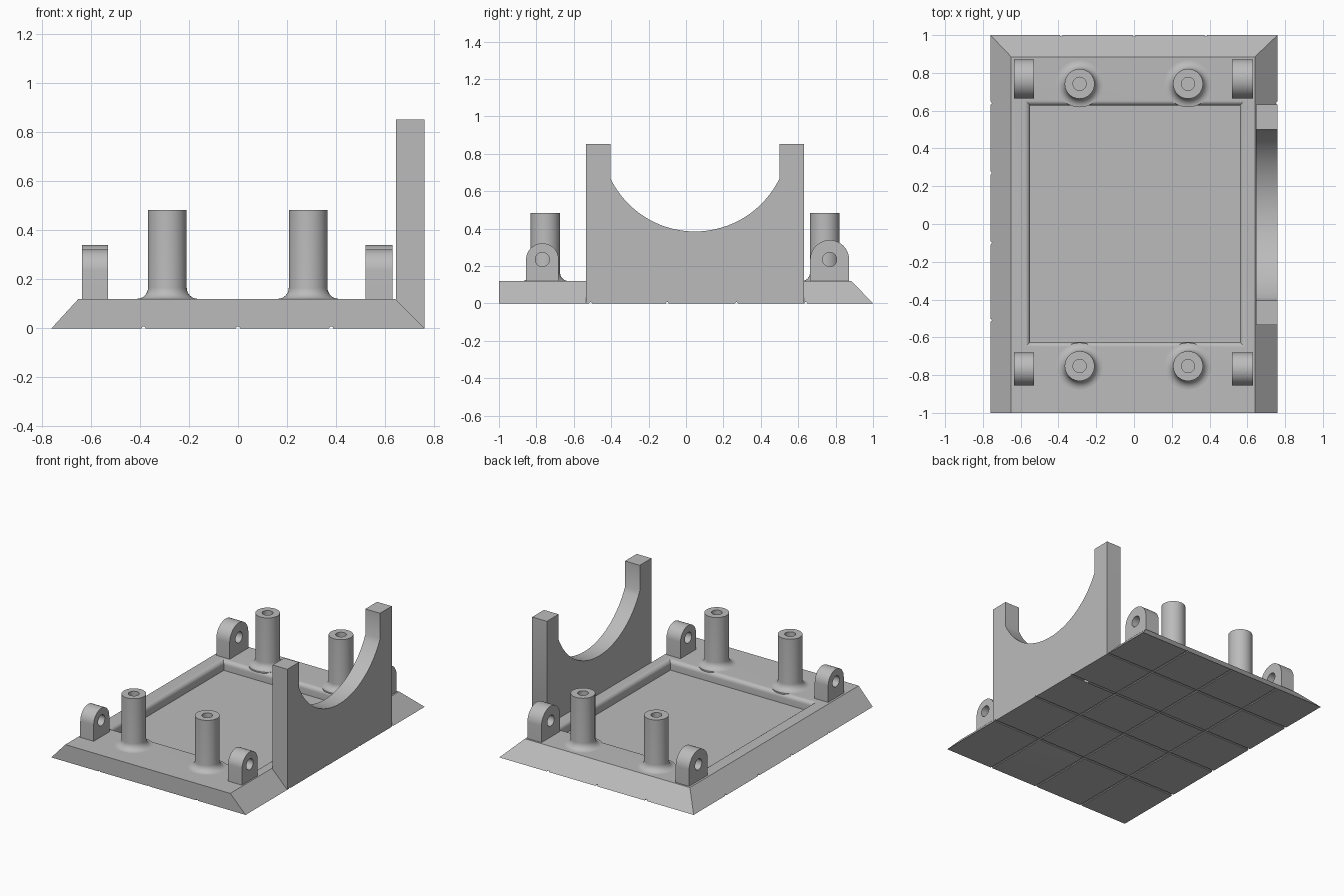
import bpy, bmesh
from math import sin, cos, pi, radians, asin
from mathutils import Matrix

cube = bpy.data.objects.get("Cube")
if cube:
    bpy.data.objects.remove(cube, do_unlink=True)

grey = bpy.data.materials.new("plain_grey")
grey.use_nodes = True
COLOUR = (0.5, 0.5, 0.5, 1)
grey.diffuse_color = COLOUR
bsdf = next(n for n in grey.node_tree.nodes if n.type == 'BSDF_PRINCIPLED')
bsdf.inputs["Base Color"].default_value = COLOUR

TOP = 0.12


def make(name, bm):
    bmesh.ops.recalc_face_normals(bm, faces=bm.faces)
    mesh = bpy.data.meshes.new(name)
    bm.to_mesh(mesh)
    bm.free()
    ob = bpy.data.objects.new(name, mesh)
    bpy.context.scene.collection.objects.link(ob)
    mesh.materials.append(grey)
    return ob


def activate(ob):
    bpy.ops.object.select_all(action='DESELECT')
    ob.select_set(True)
    bpy.context.view_layer.objects.active = ob


def smooth(ob):
    activate(ob)
    bpy.ops.object.shade_smooth_by_angle(angle=radians(30))


def rod(bm, centre, radius, length, axis, sides):
    """Add a cylinder along x or y."""
    turn = Matrix.Rotation(pi / 2, 4, 'Y' if axis == 'x' else 'X')
    bmesh.ops.create_cone(bm, cap_ends=True, segments=sides, radius1=radius,
                          radius2=radius, depth=length,
                          matrix=Matrix.Translation(centre) @ turn)


def cut(ob, cutters):
    """Subtract each cutter, then delete it."""
    for bm in cutters:
        tool = make("cutter", bm)
        tool.hide_render = True
        mod = ob.modifiers.new("cut", 'BOOLEAN')
        mod.operation = 'DIFFERENCE'
        mod.solver = 'EXACT'
        mod.object = tool
        activate(ob)
        bpy.ops.object.modifier_apply(modifier=mod.name)
        bpy.data.objects.remove(tool, do_unlink=True)


def prism(name, outline, x0, x1):
    """Extrude a y-z outline along x."""
    bm = bmesh.new()
    face = bm.faces.new([bm.verts.new((x0, y, z)) for y, z in outline])
    out = bmesh.ops.extrude_face_region(bm, geom=[face])
    bmesh.ops.translate(bm, vec=(x1 - x0, 0, 0),
                        verts=[v for v in out["geom"] if isinstance(v, bmesh.types.BMVert)])
    return make(name, bm)


def grooves():
    """Thin cutters for the lines scored into the underside."""
    for x in (-0.385, 0, 0.38):
        bm = bmesh.new()
        rod(bm, (x, 0, 0), 0.008, 2.2, 'y', 8)
        yield bm
    for y in (-0.51, -0.1, 0.27, 0.64):
        bm = bmesh.new()
        rod(bm, (0, y, 0), 0.008, 1.8, 'x', 8)
        yield bm


# Base plate: rectangular rings from the foot, over the rim, into the pocket
R = 0.03
rings = [(-0.76, 0.76, -1, 1, 0), (-0.65, 0.64, -1, 0.885, TOP)]
for i in range(7):
    a = i / 6 * pi / 2
    g = R * (1 - sin(a))
    rings.append((-0.55 - g, 0.56 + g, -0.625 - g, 0.627 + g, TOP - R * (1 - cos(a))))
rings.append((-0.55, 0.56, -0.625, 0.627, 0.05))
bm = bmesh.new()
loops = [[bm.verts.new(p) for p in ((x0, y0, z), (x1, y0, z), (x1, y1, z), (x0, y1, z))]
         for x0, x1, y0, y1, z in rings]
for lo, hi in zip(loops, loops[1:]):
    for k in range(4):
        n = (k + 1) % 4
        bm.faces.new((lo[k], lo[n], hi[n], hi[k]))
bm.faces.new(loops[0])
bm.faces.new(loops[-1])
base = make("base_plate", bm)
cut(base, grooves())
smooth(base)

# Cradle wall with an arc-shaped saddle
RAD, MID, CZ = 0.502, 0.048, 0.887
span = asin(0.453 / RAD)
arc = []
for i in range(33):
    a = span * (1 - i / 16)
    arc.append((MID + RAD * sin(a), CZ - RAD * cos(a)))
outline = [(-0.535, 0), (0.632, 0), (0.632, 0.852), (0.501, 0.852)]
outline += arc + [(-0.405, 0.852), (-0.535, 0.852)]
wall = prism("cradle_wall", outline, 0.645, 0.76)
cut(wall, grooves())
smooth(wall)

# Hinge lugs with round tops and pin holes
PIN_Z = 0.235
for side, x0, x1 in (("right", -0.635, -0.53), ("left", 0.52, 0.63)):
    for end, y, r in (("front", -0.768, 0.087), ("back", 0.768, 0.104)):
        pts = [(y - r, 0.1), (y + r, 0.1)]
        pts += [(y + r * cos(i * pi / 24), PIN_Z + r * sin(i * pi / 24)) for i in range(25)]
        lug = prism(f"hinge_lug_{end}_{side}", pts, x0, x1)
        hole = bmesh.new()
        rod(hole, ((x0 + x1) / 2, y, PIN_Z), 0.038, 0.3, 'x', 32)
        cut(lug, [hole])
        smooth(lug)

# Screw posts: lathed profile with a flared foot and a bore
POST, FLARE, HEIGHT, BORE = 0.079, 0.045, 0.483, 0.035
profile = [(POST + FLARE, 0.11)]
for i in range(9):
    a = i / 8 * pi / 2
    profile.append((POST + FLARE * (1 - sin(a)), TOP + FLARE * (1 - cos(a))))
profile += [(POST, HEIGHT), (BORE, HEIGHT), (BORE, 0.2), (0, 0.2)]
for side, x in (("right", -0.288), ("left", 0.286)):
    for end, y in (("front", -0.752), ("back", 0.742)):
        bm = bmesh.new()
        vs = [bm.verts.new((r, 0, z)) for r, z in profile]
        edges = [bm.edges.new(p) for p in zip(vs, vs[1:])]
        bmesh.ops.spin(bm, geom=vs + edges, cent=(0, 0, 0), axis=(0, 0, 1),
                       angle=2 * pi, steps=40)
        bmesh.ops.remove_doubles(bm, verts=bm.verts, dist=0.0005)
        bmesh.ops.translate(bm, verts=bm.verts, vec=(x, y, 0))
        smooth(make(f"screw_post_{end}_{side}", bm))
